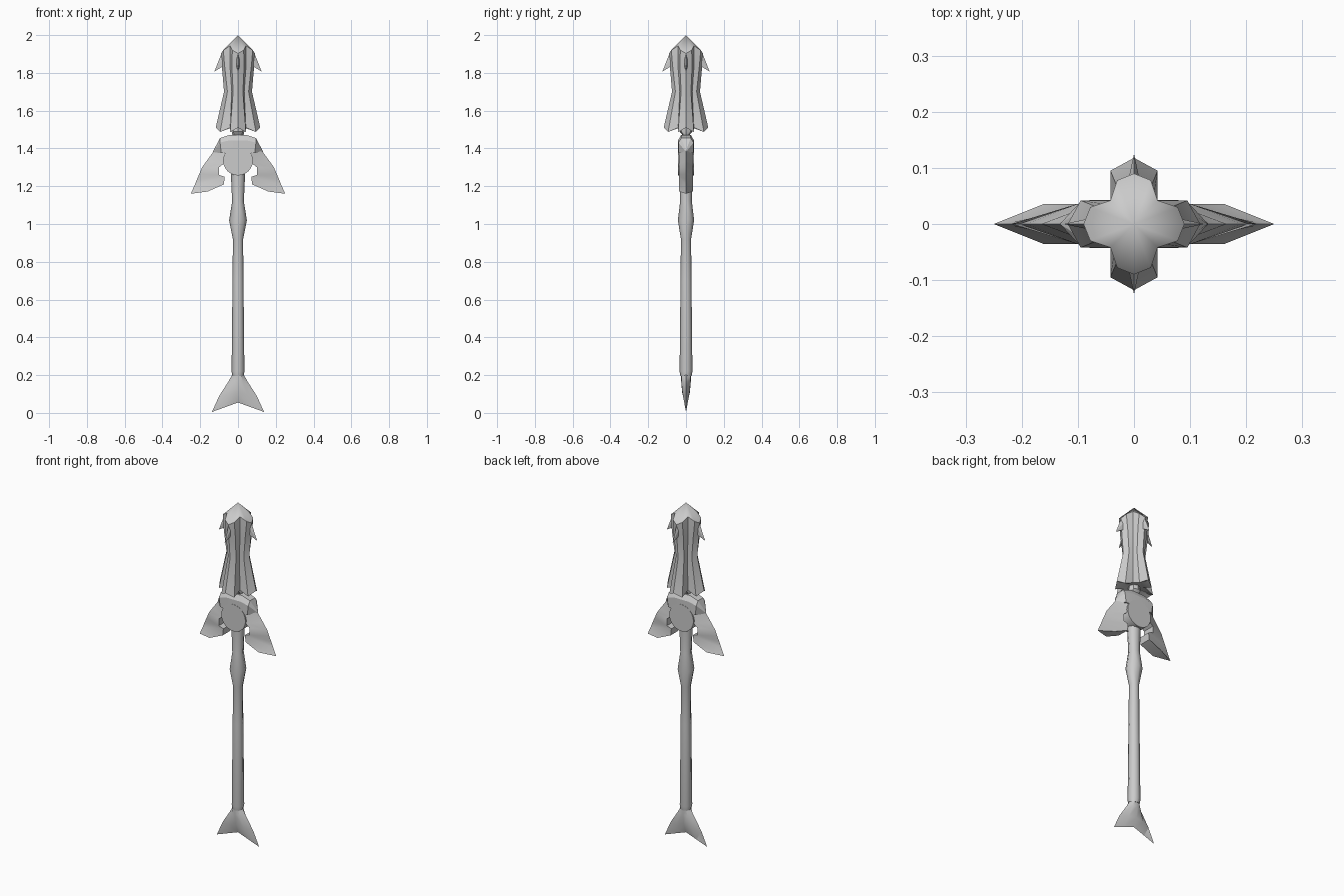
import bpy, bmesh, math
from mathutils import Matrix, Vector

old = bpy.data.objects.get("Cube")
if old:
    bpy.data.objects.remove(old, do_unlink=True)

# One plain grey for everything
grey = bpy.data.materials.new("stone_grey")
grey.use_nodes = True
grey.diffuse_color = (0.6, 0.6, 0.6, 1)
grey.node_tree.nodes["Principled BSDF"].inputs["Base Color"].default_value = (0.6, 0.6, 0.6, 1)


def finish(name, bm, angle=None):
    """Turn a bmesh into a named object, optionally smooth below an angle."""
    bmesh.ops.remove_doubles(bm, verts=bm.verts, dist=0.0005)
    bmesh.ops.recalc_face_normals(bm, faces=bm.faces)
    mesh = bpy.data.meshes.new(name)
    bm.to_mesh(mesh)
    bm.free()
    mesh.materials.append(grey)
    obj = bpy.data.objects.new(name, mesh)
    bpy.context.collection.objects.link(obj)
    if angle:
        bpy.ops.object.select_all(action="DESELECT")
        obj.select_set(True)
        bpy.context.view_layer.objects.active = obj
        bpy.ops.object.shade_smooth_by_angle(angle=math.radians(angle))
    return obj


def loft(name, rings, angle=None):
    """Skin a list of equal rings and cap both ends."""
    bm = bmesh.new()
    rows = [[bm.verts.new(p) for p in ring] for ring in rings]
    n = len(rows[0])
    for a, b in zip(rows, rows[1:]):
        for i in range(n):
            j = (i + 1) % n
            bm.faces.new((a[i], a[j], b[j], b[i]))
    bm.faces.new(rows[0])
    bm.faces.new(rows[-1])
    return finish(name, bm, angle)


def blade(name, grid, angle=None):
    """Front sheet of points, mirrored in y and closed along its border."""
    bm = bmesh.new()
    front = [[bm.verts.new((x, -y, z)) for x, y, z in row] for row in grid]
    back = [[bm.verts.new((x, y, z)) for x, y, z in row] for row in grid]
    rows, cols = len(grid), len(grid[0])
    for side in (front, back):
        for i in range(rows - 1):
            for j in range(cols - 1):
                bm.faces.new((side[i][j], side[i][j + 1], side[i + 1][j + 1], side[i + 1][j]))
    rim = [(0, j) for j in range(cols)] + [(i, cols - 1) for i in range(1, rows)]
    rim += [(rows - 1, j) for j in range(cols - 2, -1, -1)] + [(i, 0) for i in range(rows - 2, 0, -1)]
    for (i, j), (k, m) in zip(rim, rim[1:] + rim[:1]):
        bm.faces.new((front[i][j], front[k][m], back[k][m], back[i][j]))
    return finish(name, bm, angle)


# Head: four ridged flanges in a cross, waisted in the middle
def cross_ring(r, zr, rs, w, zs, c, zc):
    arm = [Vector((r, 0, zr)), Vector((rs, w, zs)), Vector((c, c, zc)), Vector((w, rs, zs))]
    return [Matrix.Rotation(k * math.pi / 2, 3, "Z") @ p for k in range(4) for p in arm]


loft("head", [
    cross_ring(0, 2, 0, 0, 2, 0, 2),
    cross_ring(0.09, 1.903, 0.078, 0.03, 1.92, 0.042, 1.943),
    cross_ring(0.085, 1.83, 0.07, 0.032, 1.83, 0.042, 1.83),
    cross_ring(0.074, 1.70, 0.056, 0.026, 1.70, 0.033, 1.70),
    cross_ring(0.118, 1.51, 0.095, 0.042, 1.487, 0.042, 1.51),
    cross_ring(0.03, 1.515, 0.028, 0.012, 1.515, 0.022, 1.515),
], 35)

# Barbs: one thin hooked spike on each flange
for k, place in enumerate(("left", "back", "right", "front")):
    bm = bmesh.new()
    for p in ((0.086, 0, 1.907), (0.07, 0.012, 1.89), (0.07, -0.012, 1.89),
              (0.07, 0.01, 1.84), (0.07, -0.01, 1.84), (0.125, 0, 1.807)):
        bm.verts.new(p)
    bmesh.ops.convex_hull(bm, input=bm.verts)
    bmesh.ops.rotate(bm, verts=bm.verts, matrix=Matrix.Rotation(k * math.pi / 2, 3, "Z"))
    finish(place + "_barb", bm)


# Turned pieces: rings of (height, x radius, y radius)
def turned(name, profile, sides, angle):
    turns = [2 * math.pi * i / sides for i in range(sides)]
    loft(name, [[(rx * math.cos(t), ry * math.sin(t), z) for t in turns]
                for z, rx, ry in profile], angle)


turned("neck", [(1.53, 0.03, 0.03), (1.49, 0.034, 0.034), (1.455, 0.026, 0.006)], 8, 30)
turned("shaft", [(1.30, 0.037, 0.035), (1.25, 0.037, 0.033), (1.12, 0.031, 0.031),
                 (1.02, 0.047, 0.043), (0.92, 0.027, 0.027), (0.7, 0.029, 0.029),
                 (0.22, 0.034, 0.034), (0.195, 0.03, 0.03)], 8, 50)

# Collar: bevelled hood tapering to a point on each side
collar = []
for x, top, thick in ((-0.132, 1.385, 0), (-0.095, 1.455, 0.04), (-0.045, 1.472, 0.042),
                      (0.045, 1.472, 0.042), (0.095, 1.455, 0.04), (0.132, 1.385, 0)):
    low = 1.375
    collar.append([(x, thick * 0.6, top), (x, thick, top - 0.3 * (top - low)), (x * 0.93, thick, low)])
blade("collar", collar, 25)

# Round boss through the collar
bm = bmesh.new()
bmesh.ops.create_cone(bm, cap_ends=True, segments=24, radius1=0.079, radius2=0.079, depth=0.086,
                      matrix=Matrix.Translation((0, 0, 1.336)) @ Matrix.Rotation(math.pi / 2, 4, "X"))
finish("boss", bm, 30)

# Wings: thick notched inner edge, sharp outer edge
inner = [(0.07, 1.40), (0.075, 1.32), (0.10, 1.30), (0.10, 1.26), (0.07, 1.25), (0.075, 1.21), (0.16, 1.172)]
outer = [(0.125, 1.39), (0.165, 1.335), (0.19, 1.30), (0.205, 1.265), (0.218, 1.235), (0.23, 1.205), (0.25, 1.16)]
for side, s in (("left", 1), ("right", -1)):
    blade(side + "_wing", [[(s * a, 0.036, b), (s * c, 0, d)]
                           for (a, b), (c, d) in zip(inner, outer)], 25)

# Forked tail fin, thinning to its lower edge
spread = (-1, -0.5, 0, 0.5, 1)
tail = []
for half, z, drop, thick in ((0.032, 0.20, 0, 0.026), (0.05, 0.17, 0.003, 0.026),
                             (0.10, 0.105, 0.016, 0.02), (0.138, 0.055, 0.05, 0)):
    tail.append([(u * half, thick * (1 - u * u) ** 0.5, z - drop * abs(u)) for u in spread])
blade("tail_fin", tail, 35)
